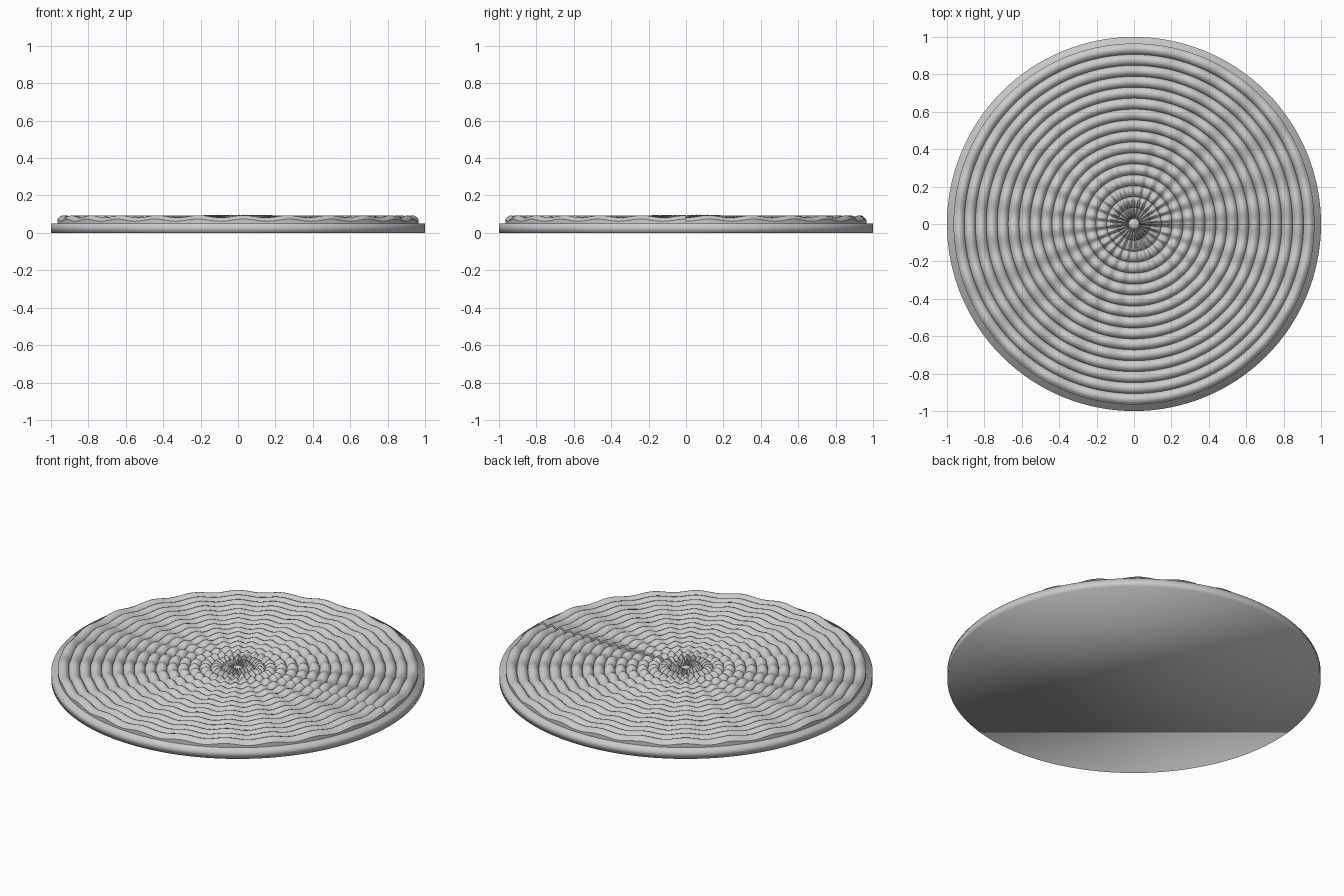
import bpy, bmesh, math

cube = bpy.data.objects.get("Cube")
if cube:
    bpy.data.objects.remove(cube, do_unlink=True)

mat = bpy.data.materials.new("light_grey")
mat.use_nodes = True
grey = (0.6, 0.6, 0.6, 1)
mat.diffuse_color = grey
mat.node_tree.nodes["Principled BSDF"].inputs["Base Color"].default_value = grey

# Base disc with soft shading
bpy.ops.mesh.primitive_cylinder_add(vertices=128, radius=1, depth=0.05,
                                    location=(0, 0, 0.025))
base = bpy.context.object
base.name = "base_disc"
base.data.materials.append(mat)
bpy.ops.object.shade_smooth()

# Ridged top: concentric rounded rings, rippled around the circle
OUTER, PITCH, RINGS = 0.965, 0.0585, 16
STEPS, SEGMENTS, WAVES = 8, 392, 24.5
CORE = OUTER - RINGS * PITCH


def ripple(r, angle):
    """Ripple that does not close, leaving a step along +x."""
    size = 0.009 if r < 0.205 else 0.006
    return -size * math.cos(WAVES * angle)


# Radial profile as (radius, height, ripple share)
profile = [(CORE * f, 0.068 + 0.016 * math.sqrt(1 - f * f), 0)
           for f in (0.25, 0.5, 0.75, 0.95)]
for ring in range(RINGS):
    for step in range(STEPS):
        t = (1 - math.cos(math.pi * step / STEPS)) / 2
        arch = math.sin(math.pi * t) ** 0.7
        share = 0 if ring == 0 and step == 0 else 1
        profile.append((CORE + (ring + t) * PITCH, 0.064 + 0.024 * arch, share))
profile += [(OUTER, 0.068, 1), (OUTER, 0.045, 0)]

bm = bmesh.new()
columns = []
for i in range(SEGMENTS + 1):
    a = math.tau * i / SEGMENTS
    columns.append([bm.verts.new((r * math.cos(a), r * math.sin(a),
                                  z + share * ripple(r, a)))
                    for r, z, share in profile])
centre = bm.verts.new((0, 0, 0.084))
for left, right in zip(columns, columns[1:]):
    bm.faces.new((centre, left[0], right[0]))
    for k in range(len(profile) - 1):
        bm.faces.new((left[k], left[k + 1], right[k + 1], right[k]))

# Upright wall closing the step at the seam
first, last = columns[0], columns[-1]
for k in range(len(profile) - 1):
    bm.faces.new((last[k], last[k + 1], first[k + 1], first[k]))
bmesh.ops.remove_doubles(bm, verts=bm.verts, dist=0.00001)

mesh = bpy.data.meshes.new("ridged_top")
bm.to_mesh(mesh)
bm.free()
mesh.materials.append(mat)
top = bpy.data.objects.new("ridged_top", mesh)
bpy.context.collection.objects.link(top)
bpy.ops.object.select_all(action="DESELECT")
top.select_set(True)
bpy.context.view_layer.objects.active = top
bpy.ops.object.shade_smooth_by_angle(angle=math.radians(50))
